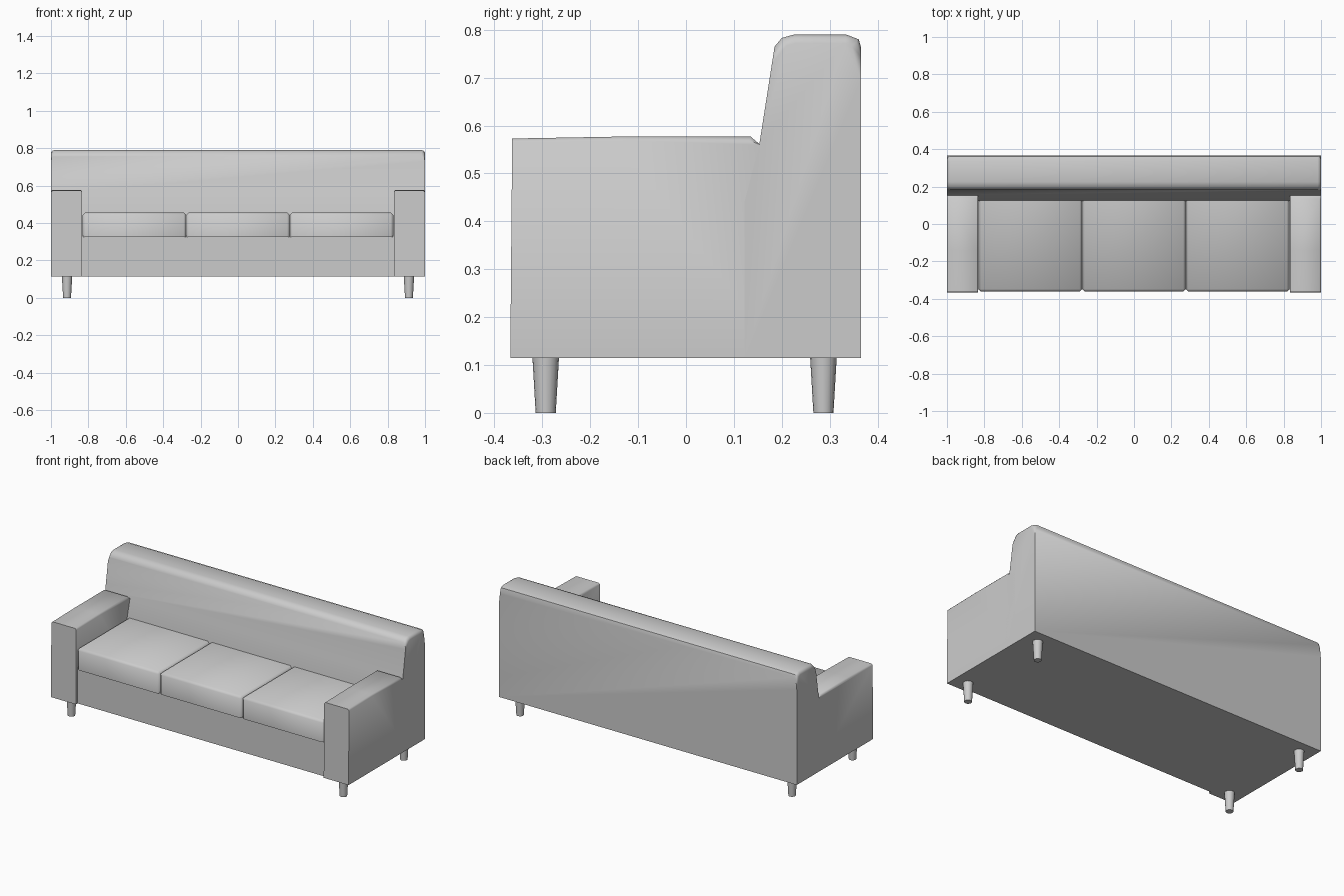
import bpy, bmesh
from mathutils import Matrix, Vector

if "Cube" in bpy.data.objects:
    bpy.data.objects.remove(bpy.data.objects["Cube"])


def finish(bm, name, angle=0.6):
    bmesh.ops.recalc_face_normals(bm, faces=bm.faces)
    me = bpy.data.meshes.new(name)
    bm.to_mesh(me)
    bm.free()
    ob = bpy.data.objects.new(name, me)
    bpy.context.collection.objects.link(ob)
    bpy.ops.object.select_all(action='DESELECT')
    ob.select_set(True)
    bpy.context.view_layer.objects.active = ob
    bpy.ops.object.shade_smooth_by_angle(angle=angle)
    return ob


def extrude_x(name, profile, x0, x1, pick=None, width=0.01, segments=1):
    """Extrude a (y, z) profile along x and bevel the edges chosen by pick."""
    bm = bmesh.new()
    face = bm.faces.new([bm.verts.new((x0, y, z)) for y, z in profile])
    new = bmesh.ops.extrude_face_region(bm, geom=[face], use_keep_orig=True)["geom"]
    bmesh.ops.translate(bm, vec=(x1 - x0, 0, 0),
                        verts=[v for v in new if isinstance(v, bmesh.types.BMVert)])
    if pick:
        edges = [e for e in bm.edges if pick(e.verts[0].co, e.verts[1].co)]
        bmesh.ops.bevel(bm, geom=edges, offset=width, segments=segments,
                        profile=0.5, affect='EDGES')
    return finish(bm, name, 0.85)


# Backrest: full width, leaning front face, softened top ends
back = [(0.365, 0.115), (0.365, 0.765), (0.361, 0.78), (0.335, 0.79), (0.225, 0.79),
        (0.2, 0.783), (0.185, 0.765), (0.153, 0.56), (0.122, 0.44), (0.122, 0.115)]
extrude_x("backrest", back, -1, 1,
          lambda a, b: min(a.z, b.z) > 0.7 and abs(a.x - b.x) < 0.01, 0.018, 2)

# Arms: flush with the backrest sides, dropping slightly where they meet it
arm = [(-0.367, 0.115), (-0.363, 0.573), (-0.14, 0.577), (0.135, 0.577),
       (0.155, 0.56), (0.2, 0.55), (0.2, 0.115)]
for side, s in (("left", -1), ("right", 1)):
    extrude_x(side + "_arm", arm, s * 0.833, s,
              lambda a, b: min(a.z, b.z) > 0.54 and abs(a.x - b.x) < 0.01
              and max(a.y, b.y) < 0.19, 0.008)

# Seat base, set slightly back from the arm fronts
extrude_x("seat_base", [(-0.35, 0.115), (-0.35, 0.335), (0.2, 0.335), (0.2, 0.115)],
          -0.84, 0.84)

# Three seat cushions with chamfered edges forming the grooves
cushion_profile = [(-0.362, 0.325), (-0.362, 0.456), (0.14, 0.456), (0.14, 0.325)]
for i in range(3):
    x = -0.831 + i * 0.554
    extrude_x(f"seat_cushion_{i + 1}", cushion_profile, x, x + 0.554,
              lambda a, b: min(a.y, b.y) < 0 and max(a.z, b.z) > 0.4
              or (min(a.z, b.z) > 0.4 and abs(a.x - b.x) < 0.01), 0.014)

# Tapered round legs
for name, y in (("front", -0.293), ("back", 0.287)):
    for side, s in (("left", -1), ("right", 1)):
        bm = bmesh.new()
        bmesh.ops.create_cone(bm, cap_ends=True, segments=16, radius1=0.021,
                              radius2=0.028, depth=0.12,
                              matrix=Matrix.Translation(Vector((s * 0.914, y, 0.06))))
        finish(bm, f"{name}_{side}_leg")
